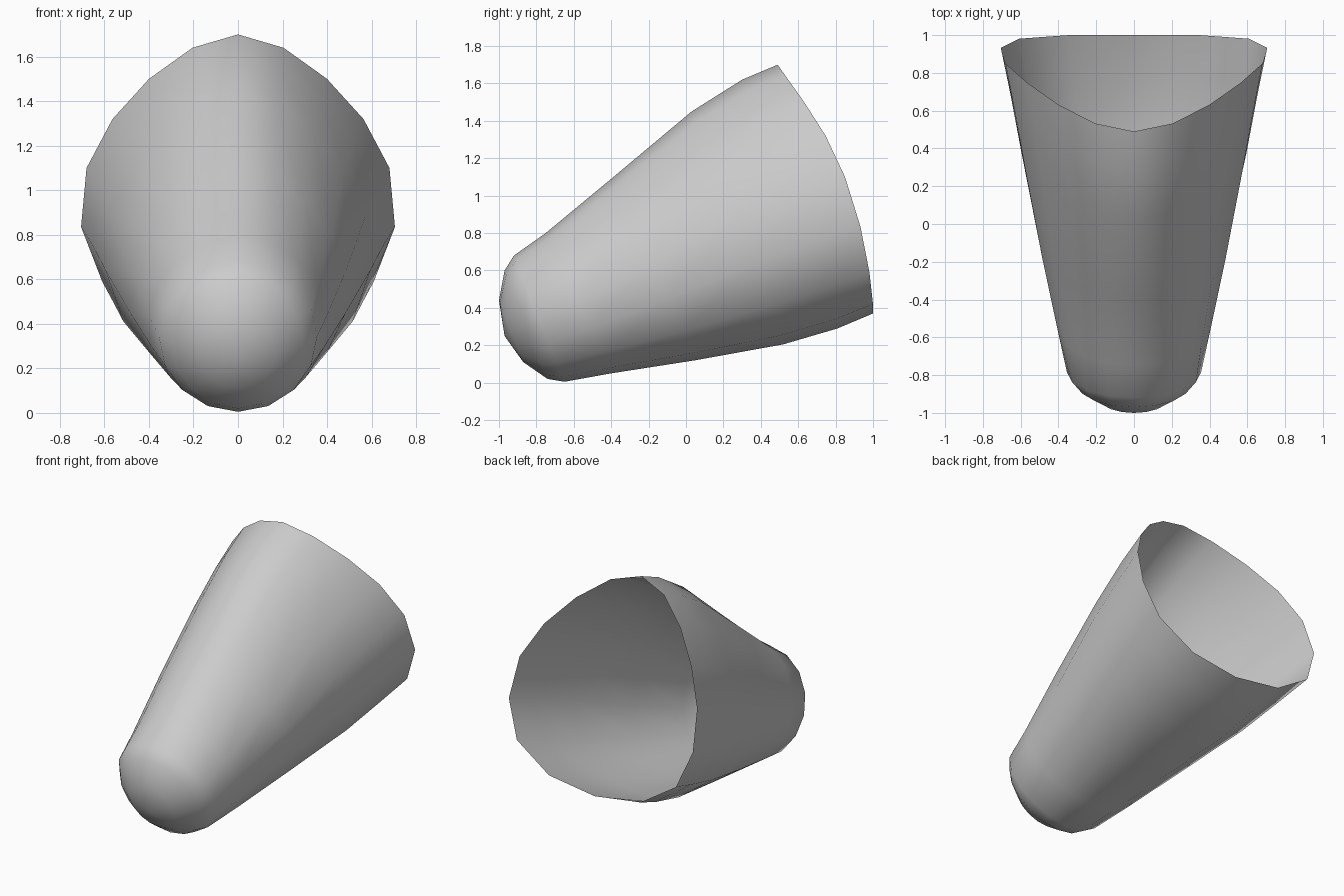
import bpy, bmesh, math

if "Cube" in bpy.data.objects:
    bpy.data.objects.remove(bpy.data.objects["Cube"])

SIDES = 16
# Each ring: top (y, z), bottom (y, z), half width, egg-shape blend, backward bow
RINGS = [
    ((0.49, 1.70), (1.00, 0.37), 0.705, 1.0, 0.13),
    ((0.30, 1.62), (0.81, 0.29), 0.655, 1.0, 0.07),
    ((0.03, 1.45), (0.52, 0.205), 0.595, 1.0, 0.03),
    ((-0.40, 1.09), (0.05, 0.12), 0.495, 0.65, 0.0),
    ((-0.75, 0.80), (-0.40, 0.05), 0.405, 0.35, 0.0),
    ((-0.92, 0.68), (-0.65, 0.005), 0.355, 0.0, 0.0),
    ((-0.97, 0.60), (-0.74, 0.02), 0.295, 0.0, 0.0),
    ((-1.00, 0.44), (-0.87, 0.11), 0.17, 0.0, 0.0),
]
TIP = (0, -0.97, 0.25)
# Egg section, top to bottom: width fraction and distance down
EGG_X = [0, 0.29, 0.567, 0.80, 0.965, 1, 0.865, 0.497, 0]
EGG_T = [0, 0.045, 0.15, 0.286, 0.451, 0.65, 0.835, 0.962, 1]


def make_ring(bm, top, bottom, width, egg, bow):
    ring = []
    for i in range(SIDES):
        j = min(i, SIDES - i)
        side = 1 if i <= SIDES // 2 else -1
        a = math.pi * j / (SIDES // 2)
        x = width * ((1 - egg) * math.sin(a) + egg * EGG_X[j])
        t = (1 - egg) * (1 - math.cos(a)) / 2 + egg * EGG_T[j]
        y = top[0] + (bottom[0] - top[0]) * t + bow * math.sin(a) ** 2
        z = top[1] + (bottom[1] - top[1]) * t
        ring.append(bm.verts.new((side * x, y, z)))
    return ring


# Open tapered shell
bm = bmesh.new()
rings = [make_ring(bm, *r) for r in RINGS]
for a, b in zip(rings, rings[1:]):
    for i in range(SIDES):
        k = (i + 1) % SIDES
        bm.faces.new((a[i], a[k], b[k], b[i]))

# Rounded closed end
tip = bm.verts.new(TIP)
for i in range(SIDES):
    bm.faces.new((rings[-1][i], rings[-1][(i + 1) % SIDES], tip))

# Make the normals point outward
bmesh.ops.recalc_face_normals(bm, faces=bm.faces)
bm.normal_update()
if max(bm.faces, key=lambda f: f.calc_center_median().x).normal.x < 0:
    bmesh.ops.reverse_faces(bm, faces=bm.faces)
for f in bm.faces:
    f.smooth = True

mesh = bpy.data.meshes.new("tapered_cup")
bm.to_mesh(mesh)
bm.free()
cup = bpy.data.objects.new("tapered_cup", mesh)
bpy.context.collection.objects.link(cup)
